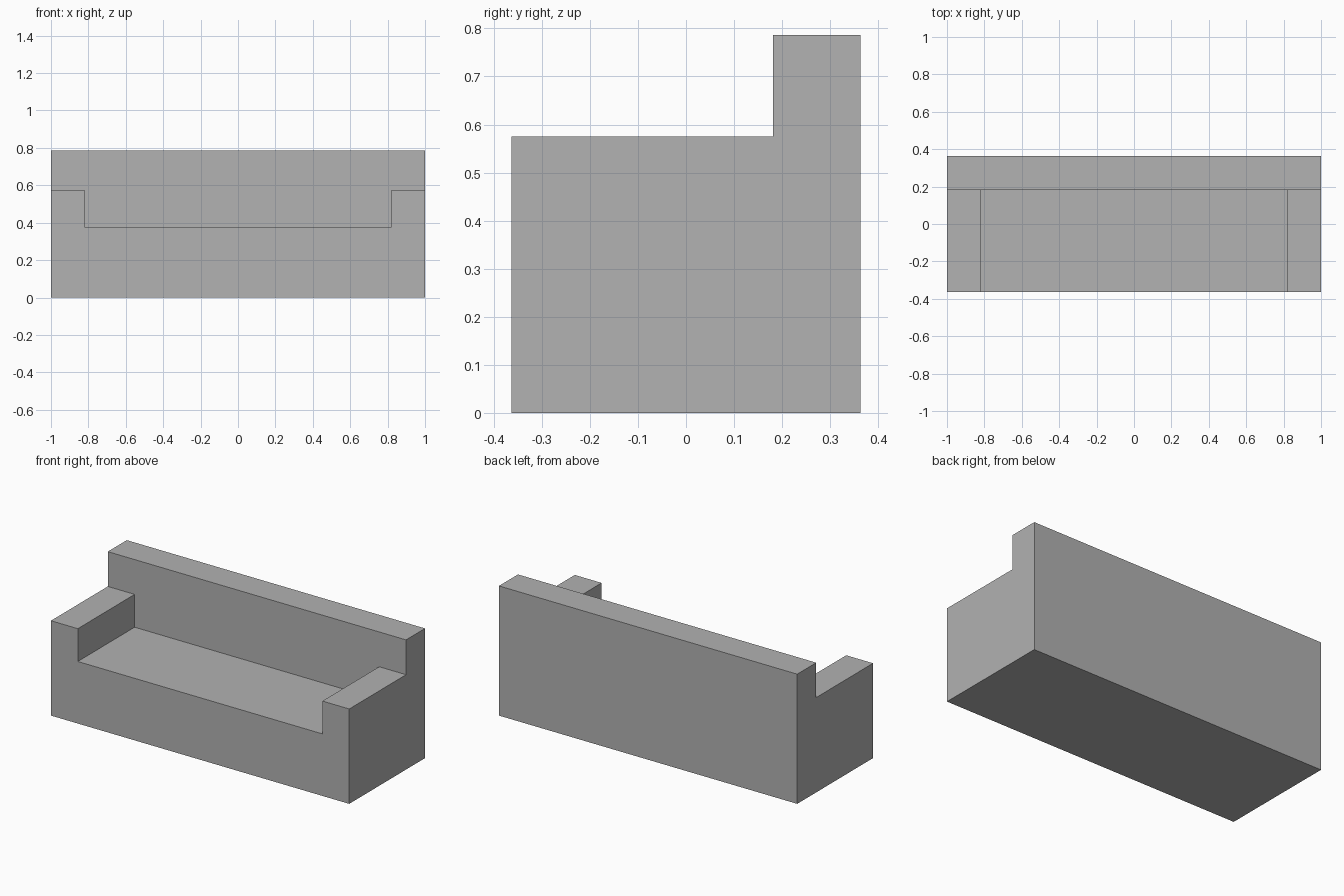
import bpy
import bmesh

cube = bpy.data.objects.get("Cube")
if cube:
    bpy.data.objects.remove(cube, do_unlink=True)

HALF_LENGTH, HALF_DEPTH = 1.0, 0.363
ARM_INNER, BACK_FRONT = 0.82, 0.181
SEAT_Z, ARM_Z, BACK_Z = 0.376, 0.575, 0.786

# Single flat grey
grey = bpy.data.materials.new("plain grey")
grey.use_nodes = True
colour = (0.445, 0.445, 0.445, 1)
grey.diffuse_color = colour
grey.node_tree.nodes["Principled BSDF"].inputs["Base Color"].default_value = colour


def extrude_side_profile(name, profile, half_width):
    """Extrude a closed (y, z) outline along x, centred on x = 0."""
    bm = bmesh.new()
    face = bm.faces.new([bm.verts.new((-half_width, y, z)) for y, z in profile])
    result = bmesh.ops.extrude_face_region(bm, geom=[face])
    moved = [v for v in result["geom"] if isinstance(v, bmesh.types.BMVert)]
    bmesh.ops.translate(bm, verts=moved, vec=(2 * half_width, 0, 0))
    bmesh.ops.recalc_face_normals(bm, faces=bm.faces)
    mesh = bpy.data.meshes.new(name)
    bm.to_mesh(mesh)
    bm.free()
    mesh.materials.append(grey)
    obj = bpy.data.objects.new(name, mesh)
    bpy.context.scene.collection.objects.link(obj)
    return obj


# Sofa body: base, arms and backrest as one solid
sofa = extrude_side_profile("sofa_body", [
    (-HALF_DEPTH, 0), (HALF_DEPTH, 0), (HALF_DEPTH, BACK_Z),
    (BACK_FRONT, BACK_Z), (BACK_FRONT, ARM_Z), (-HALF_DEPTH, ARM_Z)], HALF_LENGTH)

# Seat recess between the arms
cutter = extrude_side_profile("seat_cutter", [
    (-HALF_DEPTH - 0.1, SEAT_Z), (BACK_FRONT, SEAT_Z),
    (BACK_FRONT, ARM_Z + 0.1), (-HALF_DEPTH - 0.1, ARM_Z + 0.1)], ARM_INNER)
cutter.hide_render = True

recess = sofa.modifiers.new("seat recess", "BOOLEAN")
recess.operation = "DIFFERENCE"
recess.solver = "EXACT"
recess.object = cutter

# Apply the cut, then drop the cutter
bpy.context.view_layer.objects.active = sofa
sofa.select_set(True)
bpy.ops.object.modifier_apply(modifier=recess.name)
bpy.data.objects.remove(cutter, do_unlink=True)
